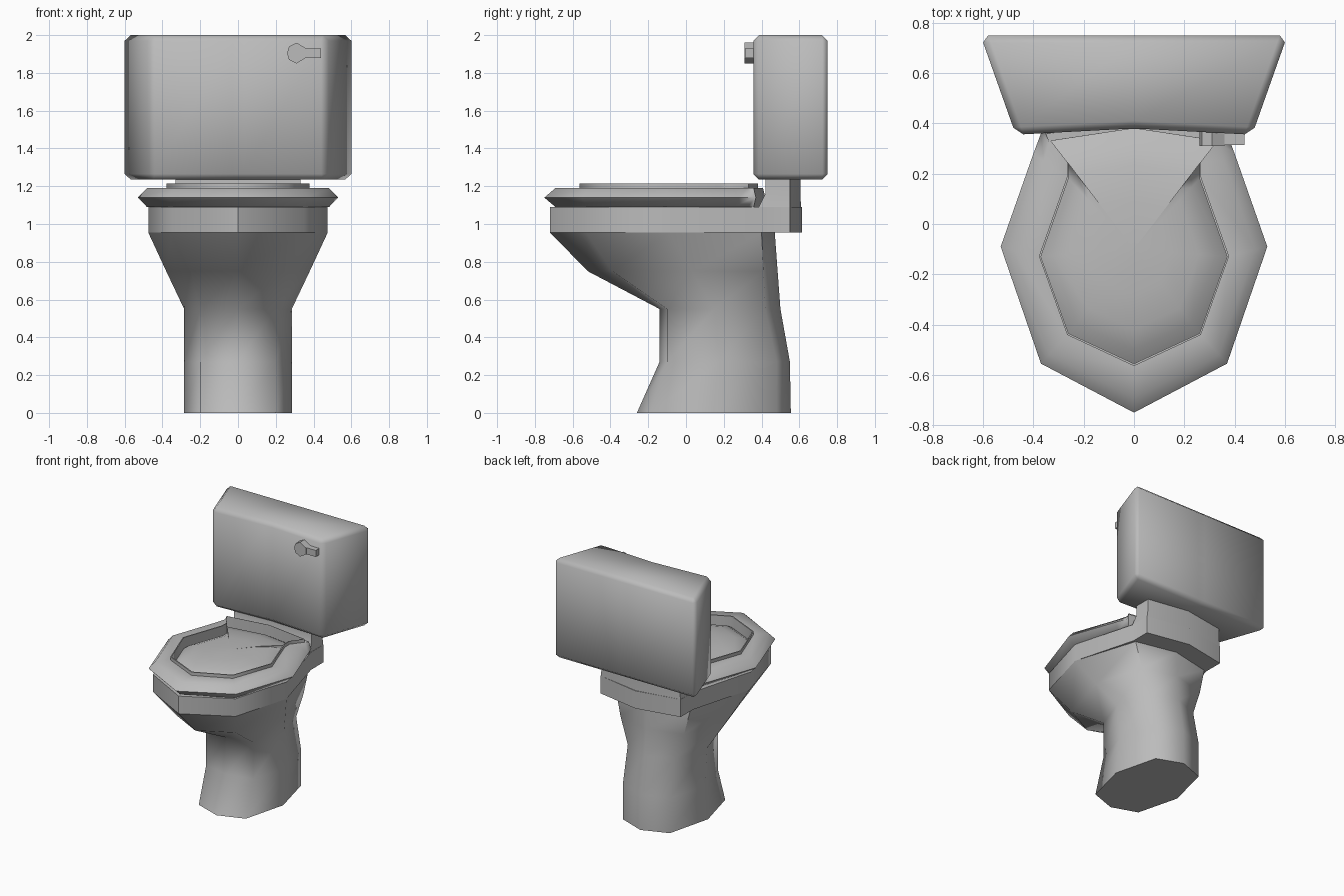
import bpy
import bmesh
from math import radians

cube = bpy.data.objects.get("Cube")
if cube:
    bpy.data.objects.remove(cube)

# One glazed grey for everything
grey = bpy.data.materials.new("grey ceramic")
grey.use_nodes = True
COLOUR = (0.5, 0.5, 0.5, 1)
grey.diffuse_color = COLOUR
grey.node_tree.nodes["Principled BSDF"].inputs["Base Color"].default_value = COLOUR


def ring(half, z):
    """Close a half outline, running from front centre to back centre, at a height."""
    other = [(-x, y) for x, y in reversed(half[1:-1])]
    return [(x, y, z) for x, y in half + other]


def loft(name, rings, caps=True, loop=False, bevel=0, angle=60):
    """Skin a stack of equal rings."""
    bm = bmesh.new()
    rows = [[bm.verts.new(p) for p in r] for r in rings]
    n = len(rows[0])
    pairs = list(zip(rows, rows[1:])) + ([(rows[-1], rows[0])] if loop else [])
    for low, high in pairs:
        for i in range(n):
            j = (i + 1) % n
            bm.faces.new((low[i], low[j], high[j], high[i]))
    if caps:
        bm.faces.new(rows[0][::-1])
        bm.faces.new(rows[-1])
    bmesh.ops.recalc_face_normals(bm, faces=bm.faces[:])
    if bevel:
        bmesh.ops.bevel(bm, geom=bm.edges[:], offset=bevel, segments=1,
                        affect='EDGES', clamp_overlap=True)
    mesh = bpy.data.meshes.new(name)
    bm.to_mesh(mesh)
    bm.free()
    obj = bpy.data.objects.new(name, mesh)
    bpy.context.collection.objects.link(obj)
    mesh.materials.append(grey)
    bpy.ops.object.select_all(action='DESELECT')
    obj.select_set(True)
    bpy.context.view_layer.objects.active = obj
    bpy.ops.object.shade_smooth_by_angle(angle=radians(angle))
    return obj


def mix(a, b, t):
    return [(p[0] + (q[0] - p[0]) * t, p[1] + (q[1] - p[1]) * t) for p, q in zip(a, b)]


# Pedestal flaring into the bowl
rim = [(0, -.72), (.35, -.53), (.475, -.09), (.32, .4), (0, .47)]
waist = [(0, -.14), (.2, -.1), (.285, .15), (.2, .42), (0, .5)]
ankle = [(0, -.14), (.2, -.1), (.285, .18), (.2, .48), (0, .55)]
foot = [(0, -.26), (.2, -.19), (.285, .14), (.2, .48), (0, .555)]
belly = [(0, -.52), (.25, -.39), (.38, .03), (.27, .41), (0, .485)]
loft("pedestal_bowl", [ring(foot, 0), ring(ankle, .27), ring(waist, .55),
                       ring(belly, .75), ring(rim, .955)])

# Straight rim band with its rear shelf
band = rim[:3] + [(.34, .4), (.34, .55), (0, .615)]
loft("bowl_rim", [ring(band, .955), ring(band, 1.09)], angle=50)

# Neck carrying the tank
neck_low = [(0, .38), (.34, .38), (.34, .55), (0, .61)]
neck_mid = [(0, .42), (.33, .42), (.33, .55), (0, .605)]
loft("tank_neck", [ring(neck_low, 1.08), ring(neck_mid, 1.16), ring(neck_mid, 1.25)])

# Seat ring with a chunky rounded section and a small inner lip
outer = [(0, -.75), (.37, -.555), (.53, -.09), (.4, .28), (.37, .36), (.36, .37), (0, .42)]
inner = [(0, -.555), (.26, -.435), (.37, -.13), (.26, .18), (.26, .24), (.33, .33), (0, .38)]
shoulder = mix(outer, inner, .3)
lip = mix(outer, inner, .95)
loft("seat", [ring(shoulder, 1.09), ring(outer, 1.14), ring(shoulder, 1.19),
              ring(lip, 1.19), ring(lip, 1.215), ring(inner, 1.215), ring(inner, 1.09)],
     caps=False, loop=True)

# Gently domed lid panel inside the seat
centre = [(0, -.1)] * len(inner)
loft("lid_panel", [ring(mix(inner, centre, t), z) for t, z in
                   ((0, 1.13), (.12, 1.165), (.3, 1.19), (.6, 1.205), (.95, 1.21))])

# Tank with a shallow fold down its front
tank = [(0, .38), (.47, .355), (.61, .75), (0, .75)]
loft("tank", [ring(tank, 1.235), ring(tank, 2)], bevel=.03, angle=50)

# Flush lever: knob and tapering handle
KX, KZ = .31, 1.905
knob = [(-.05, 0), (-.04, -.035), (0, -.055), (.05, -.025), (.05, .025), (0, .055), (-.04, .035)]
loft("lever_knob", [[(KX + x, y, KZ + z) for x, z in knob] for y in (.31, .39)], angle=40)
grip = [(-.025, .315), (-.025, .36), (.025, .36), (.025, .315)]
loft("lever_handle", [[(x, y, KZ + z) for z, y in grip] for x in (KX, .44)], angle=40)
